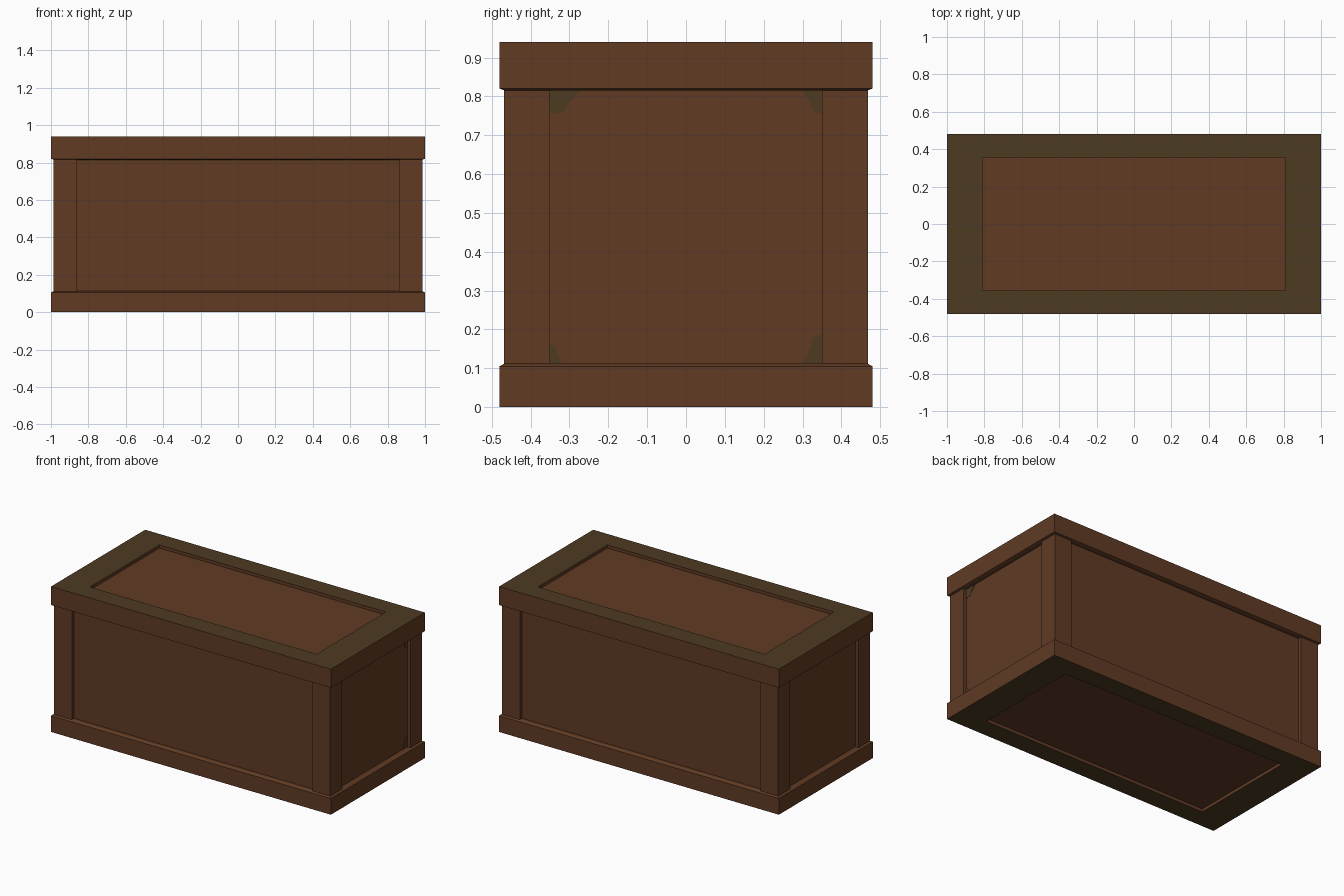
import bpy, bmesh, math

if "Cube" in bpy.data.objects:
    bpy.data.objects.remove(bpy.data.objects["Cube"])


def material(name, rgb):
    m = bpy.data.materials.new(name)
    m.diffuse_color = (*rgb, 1)
    m.use_nodes = True
    m.node_tree.nodes["Principled BSDF"].inputs["Base Color"].default_value = m.diffuse_color
    return m


WOOD = material("brown_wood", (0.117, 0.0435, 0.0176))
MOSS = material("olive_wood", (0.074, 0.044, 0.0165))


def finish(name, bm, mats):
    bmesh.ops.recalc_face_normals(bm, faces=bm.faces[:])
    me = bpy.data.meshes.new(name)
    bm.to_mesh(me)
    bm.free()
    for m in mats:
        me.materials.append(m)
    ob = bpy.data.objects.new(name, me)
    bpy.context.collection.objects.link(ob)
    return ob


def box(name, x0, x1, y0, y1, z0, z1):
    bm = bmesh.new()
    bmesh.ops.create_cube(bm, size=1)
    for v in bm.verts:
        v.co = (x1 if v.co.x > 0 else x0, y1 if v.co.y > 0 else y0,
                z1 if v.co.z > 0 else z0)
    return finish(name, bm, [WOOD])


def frame(name, section, olive_z):
    """Sweep a closed (half x, half y, z) section around a rectangle."""
    bm = bmesh.new()
    corners = [(-1, -1), (1, -1), (1, 1), (-1, 1)]
    loops = [[bm.verts.new((sx * x, sy * y, z)) for x, y, z in section]
             for sx, sy in corners]
    n = len(section)
    for i in range(4):
        a, b = loops[i], loops[(i + 1) % 4]
        for k in range(n):
            j = (k + 1) % n
            f = bm.faces.new((a[k], b[k], b[j], a[j]))
            # exposed horizontal faces are olive
            if all(abs(v.co.z - olive_z) < 1e-4 for v in f.verts):
                f.material_index = 1
    return finish(name, bm, [WOOD, MOSS])


# Body whose faces are the recessed panels
box("body_panels", -0.965, 0.965, -0.447, 0.447, 0.02, 0.92)

# Corner posts
for sx in (-1, 1):
    for sy in (-1, 1):
        xs = sorted((sx * 0.86, sx * 0.987))
        ys = sorted((sy * 0.35, sy * 0.468))
        box("corner_post", *xs, *ys, 0.05, 0.88)

# Lid and base frames
frame("lid_frame", [(1.0, 0.48, 0.94), (1.0, 0.48, 0.82), (0.985, 0.466, 0.815),
                    (0.81, 0.355, 0.815), (0.81, 0.355, 0.94)], 0.94)
frame("base_frame", [(1.0, 0.48, 0.0), (1.0, 0.48, 0.105), (0.985, 0.466, 0.113),
                     (0.81, 0.355, 0.113), (0.81, 0.355, 0.0)], 0.0)


# Worn olive patches in the corners of one end panel
def patch(y, z, w, h):
    bm = bmesh.new()
    pts = [(y, z), (y + w, z), (y + 0.6 * w, z + 0.55 * h),
           (y + 0.45 * w, z + 0.9 * h), (y, z + h)]
    face = bm.faces.new([bm.verts.new((0.964, *p)) for p in pts])
    ext = bmesh.ops.extrude_face_region(bm, geom=[face])
    for v in ext["geom"]:
        if isinstance(v, bmesh.types.BMVert):
            v.co.x = 0.967
    finish("worn_patch", bm, [MOSS])


patch(-0.35, 0.815, 0.08, -0.06)
patch(0.35, 0.815, -0.05, -0.06)
patch(0.35, 0.112, -0.05, 0.075)
patch(-0.35, 0.112, 0.03, 0.05)
